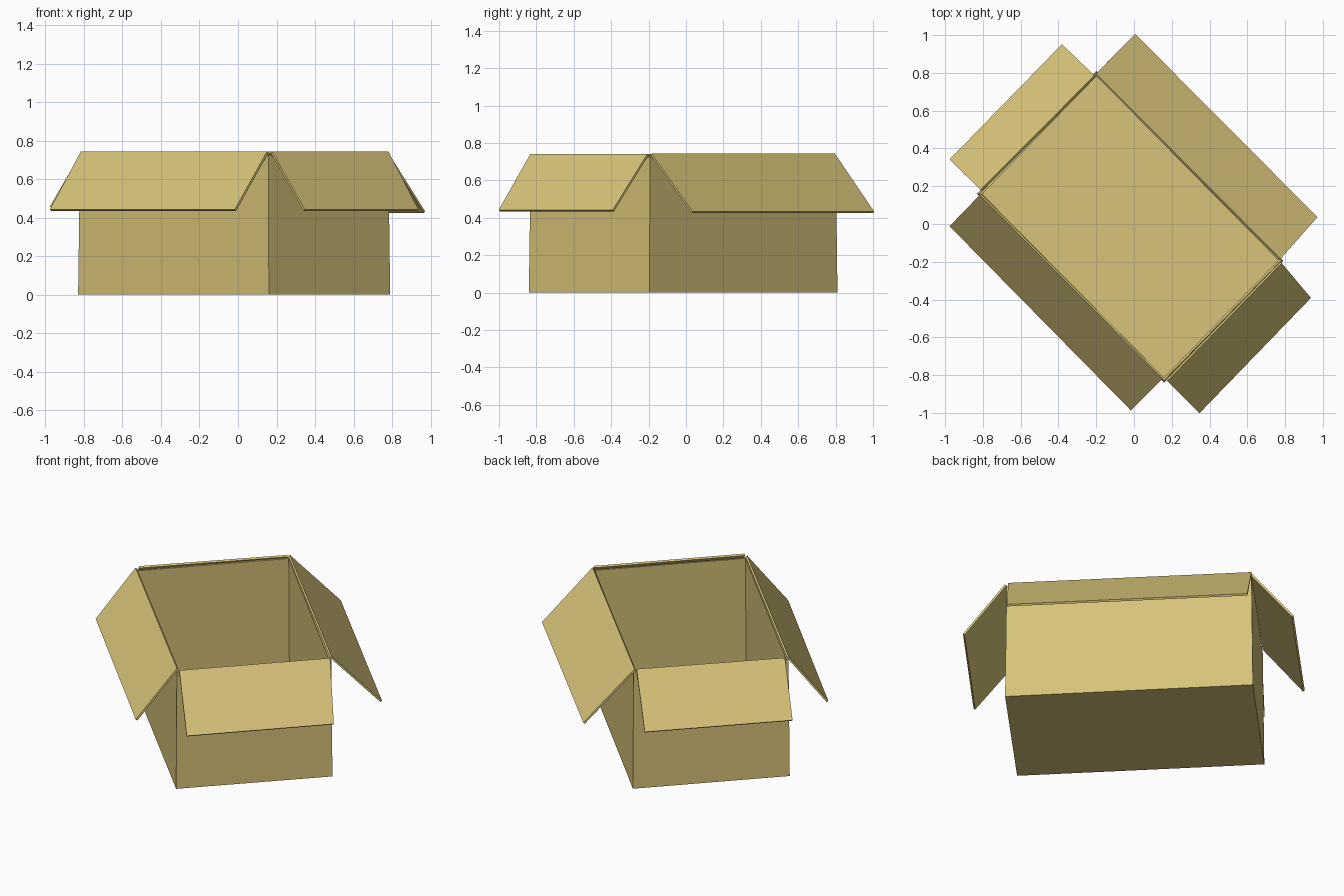
import bpy
import bmesh
from mathutils import Vector

cube = bpy.data.objects.get("Cube")
if cube:
    bpy.data.objects.remove(cube, do_unlink=True)

# Plain cardboard
card = bpy.data.materials.new("cardboard")
card.use_nodes = True
colour = (0.68, 0.55, 0.19, 1)
card.diffuse_color = colour
bsdf = card.node_tree.nodes["Principled BSDF"]
bsdf.inputs["Base Color"].default_value = colour
bsdf.inputs["Roughness"].default_value = 0.9

RIM = 0.735


def sheet(name, faces, thickness):
    """Join quads into one sheet of board, thickened behind its face."""
    bm = bmesh.new()
    for corners in faces:
        bm.faces.new([bm.verts.new(c) for c in corners])
    bmesh.ops.remove_doubles(bm, verts=bm.verts, dist=0.0001)
    mesh = bpy.data.meshes.new(name)
    bm.to_mesh(mesh)
    bm.free()
    mesh.materials.append(card)
    obj = bpy.data.objects.new(name, mesh)
    bpy.context.collection.objects.link(obj)
    board = obj.modifiers.new("board", "SOLIDIFY")
    board.thickness = thickness
    board.offset = -1
    board.use_even_offset = True
    return obj


# Open box, standing at an angle and slightly narrower at the rim
base = [Vector(p) for p in
        [(-0.83, 0.16, 0), (0.16, -0.84, 0), (0.79, -0.195, 0), (-0.2, 0.81, 0)]]
top = [Vector((p.x * 0.988, p.y * 0.988, RIM - 0.01)) for p in base]
walls = [(base[i], base[(i + 1) % 4], top[(i + 1) % 4], top[i]) for i in range(4)]
sheet("box_body", walls + [base[::-1]], 0.012)

# Flaps folded outwards: hinge ends, outer ends, height of the outer edge
flaps = {
    "long_flap_front": ((-0.81, 0.16), (0.157, -0.812), (-0.01, -0.98), (-0.97, -0.005), 0.435),
    "short_flap_front": ((0.17, -0.825), (0.775, -0.2), (0.93, -0.385), (0.34, -0.995), 0.435),
    "long_flap_back": ((0.77, -0.19), (-0.207, 0.79), (0, 1), (0.965, 0.03), 0.425),
    "short_flap_back": ((-0.203, 0.78), (-0.805, 0.175), (-0.97, 0.335), (-0.375, 0.945), 0.45),
}
for name, (a, b, c, d, low) in flaps.items():
    sheet(name, [[(*a, RIM), (*b, RIM), (*c, low), (*d, low)]], 0.012)
